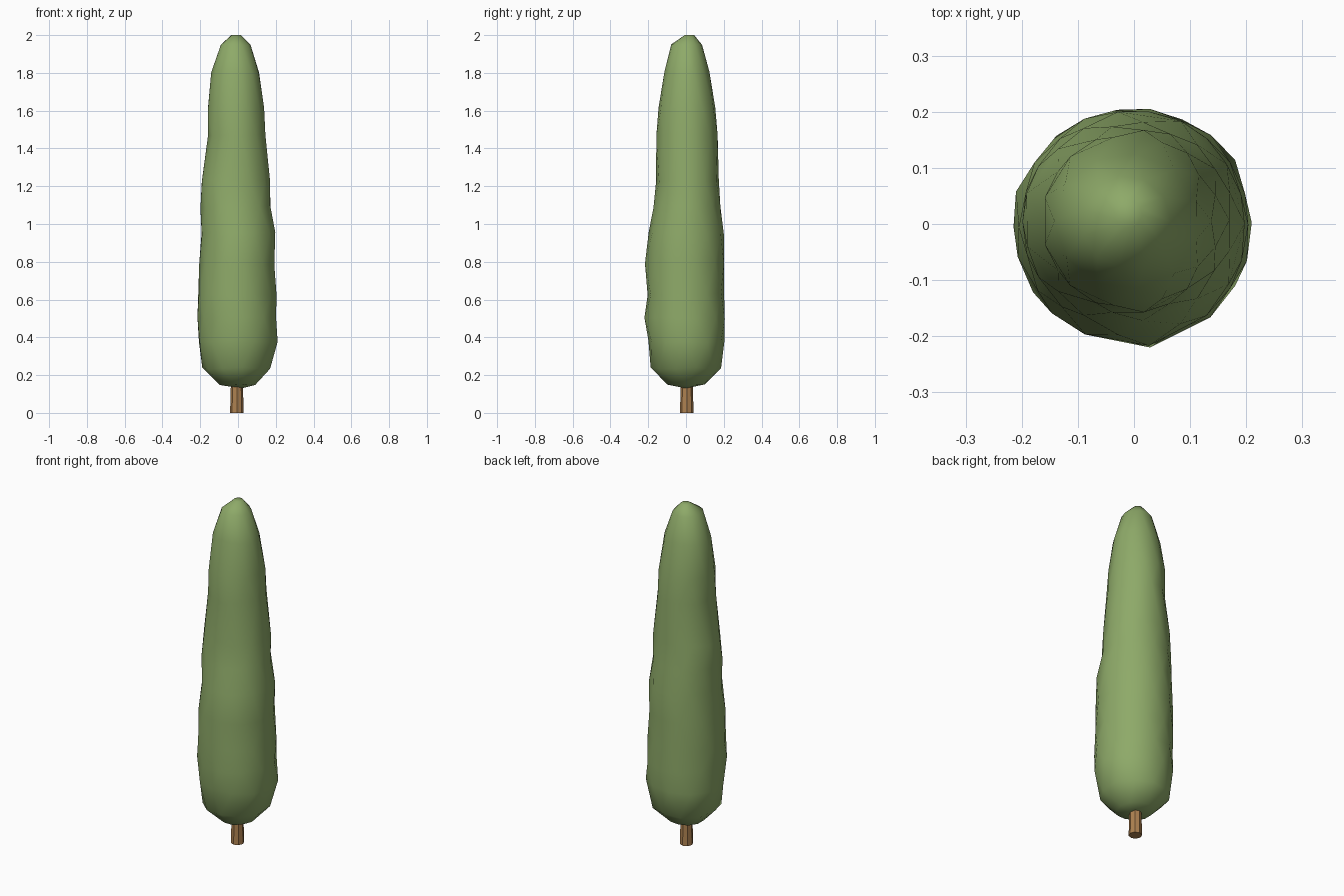
import bpy, bmesh, math, random

if "Cube" in bpy.data.objects:
    bpy.data.objects.remove(bpy.data.objects["Cube"])

random.seed(4)


def material(name, rgb):
    m = bpy.data.materials.new(name)
    m.diffuse_color = (*rgb, 1)
    m.use_nodes = True
    m.node_tree.nodes["Principled BSDF"].inputs["Base Color"].default_value = m.diffuse_color
    return m


def finish(bm, name, mat, angle):
    bmesh.ops.recalc_face_normals(bm, faces=bm.faces)
    mesh = bpy.data.meshes.new(name)
    bm.to_mesh(mesh)
    bm.free()
    mesh.materials.append(mat)
    ob = bpy.data.objects.new(name, mesh)
    bpy.context.collection.objects.link(ob)
    bpy.ops.object.select_all(action='DESELECT')
    ob.select_set(True)
    bpy.context.view_layer.objects.active = ob
    bpy.ops.object.shade_smooth_by_angle(angle=math.radians(angle))
    return ob


def loft(bm, rings):
    # Triangulated skin between rings, staggered by half a step
    n = len(rings[0])
    for k, (a, b) in enumerate(zip(rings, rings[1:])):
        for i in range(n):
            j = (i + 1) % n
            if k % 2 == 0:
                bm.faces.new((a[i], a[j], b[i]))
                bm.faces.new((a[j], b[j], b[i]))
            else:
                bm.faces.new((a[i], b[j], b[i]))
                bm.faces.new((a[i], a[j], b[j]))


green = material("foliage green", (0.27, 0.40, 0.14))
brown = material("bark brown", (0.42, 0.22, 0.08))

# Foliage: z, left x, right x, front y, back y
levels = [
    (0.15, -0.10, 0.09, -0.10, 0.10),
    (0.235, -0.185, 0.175, -0.185, 0.185),
    (0.38, -0.21, 0.21, -0.20, 0.205),
    (0.50, -0.21, 0.207, -0.217, 0.207),
    (0.63, -0.215, 0.203, -0.205, 0.203),
    (0.79, -0.205, 0.20, -0.215, 0.203),
    (0.95, -0.197, 0.197, -0.195, 0.197),
    (1.09, -0.196, 0.175, -0.175, 0.183),
    (1.23, -0.195, 0.17, -0.158, 0.172),
    (1.47, -0.157, 0.148, -0.155, 0.166),
    (1.61, -0.165, 0.137, -0.145, 0.156),
    (1.80, -0.14, 0.115, -0.115, 0.125),
    (1.95, -0.093, 0.065, -0.078, 0.085),
]
SIDES = 11
bm = bmesh.new()
rings = []
for k, (z, x0, x1, y0, y1) in enumerate(levels):
    ring = []
    wobble = 0.008 if 0 < k < len(levels) - 1 else 0.003
    for i in range(SIDES):
        t = 2 * math.pi * (i + 0.5 * (k % 2)) / SIDES
        s = 1.01 + random.uniform(-2, 2) * wobble
        ring.append(bm.verts.new((
            (x0 + x1) / 2 + (x1 - x0) / 2 * s * math.cos(t),
            (y0 + y1) / 2 + (y1 - y0) / 2 * s * math.sin(t),
            z + random.uniform(-1, 1) * wobble)))
    rings.append(ring)
loft(bm, rings)
for ring, tip in ((rings[0], (0.02, 0, 0.13)), (rings[-1], (-0.01, 0.02, 2.0))):
    v = bm.verts.new(tip)
    for i in range(SIDES):
        bm.faces.new((ring[i], ring[(i + 1) % SIDES], v))
# Flatten the crown a little with a small ring
bm.verts.ensure_lookup_table()
top = bm.verts[-1]
bmesh.ops.bevel(bm, geom=[top], offset=0.03, affect='VERTICES', segments=1)
for v in bm.verts:
    if v.co.z > 1.97:
        v.co.z = 2.0
finish(bm, "foliage", green, 60)

# Trunk: short tapered eight-sided post
bm = bmesh.new()
bmesh.ops.create_cone(bm, cap_ends=True, segments=8, radius1=0.036,
                      radius2=0.03, depth=0.22)
for v in bm.verts:
    v.co.x += -0.006
    v.co.y += 0.004
    v.co.z += 0.11
finish(bm, "trunk", brown, 30)
